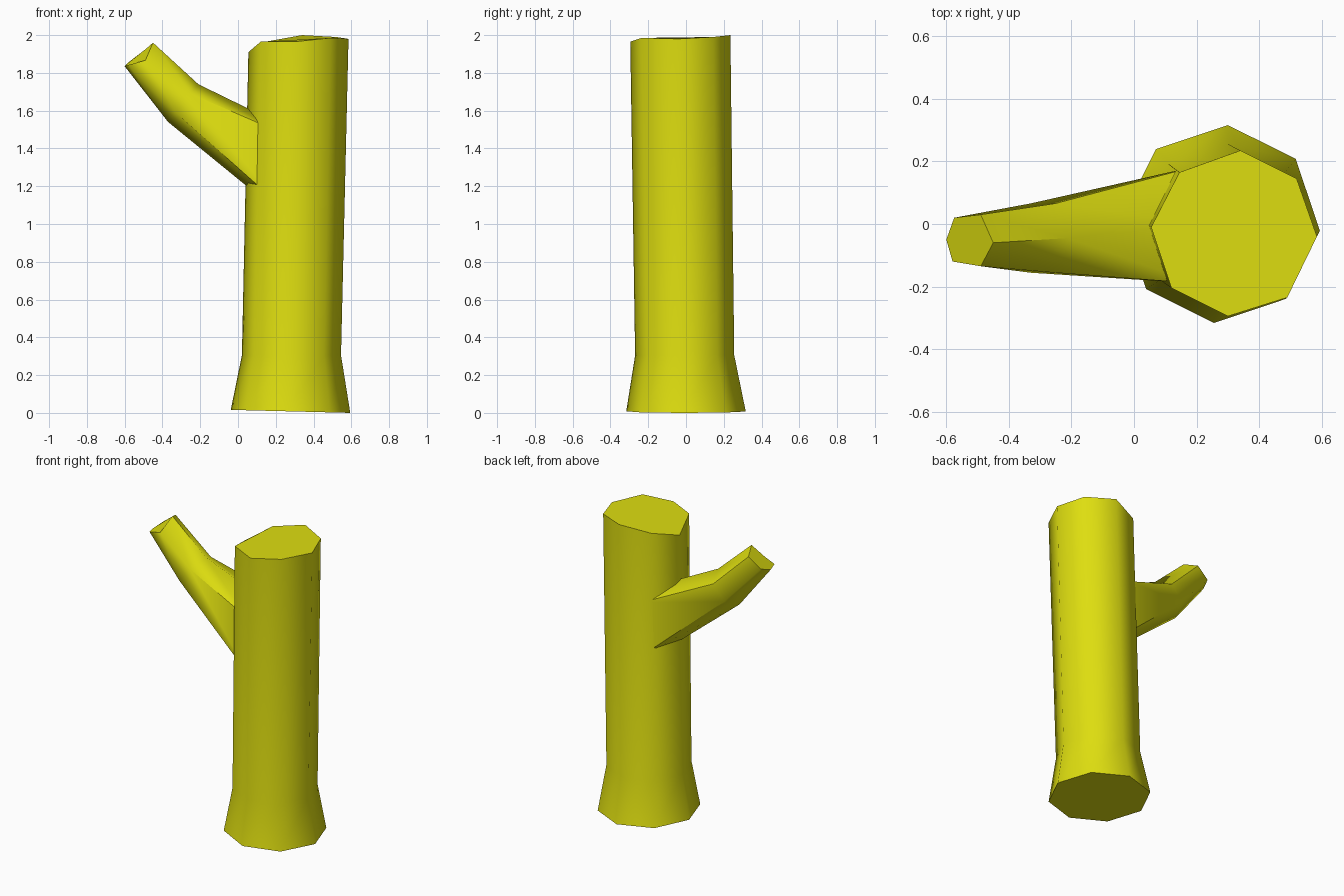
import bpy, bmesh, math

if "Cube" in bpy.data.objects:
    bpy.data.objects.remove(bpy.data.objects["Cube"])

mat = bpy.data.materials.new("yellow_bark")
mat.diffuse_color = (0.73, 0.73, 0.005, 1)
mat.use_nodes = True
mat.node_tree.nodes["Principled BSDF"].inputs["Base Color"].default_value = mat.diffuse_color


def loft(name, rings):
    """Skin a list of point rings, closing both ends."""
    bm = bmesh.new()
    vs = [[bm.verts.new(p) for p in r] for r in rings]
    n = len(vs[0])
    for a, b in zip(vs, vs[1:]):
        for i in range(n):
            j = (i + 1) % n
            bm.faces.new((a[i], a[j], b[j], b[i]))
    bm.faces.new(vs[0])
    bm.faces.new(vs[-1])
    bmesh.ops.recalc_face_normals(bm, faces=bm.faces)
    me = bpy.data.meshes.new(name)
    bm.to_mesh(me)
    bm.free()
    me.materials.append(mat)
    ob = bpy.data.objects.new(name, me)
    bpy.context.collection.objects.link(ob)
    bpy.ops.object.select_all(action='DESELECT')
    ob.select_set(True)
    bpy.context.view_layer.objects.active = ob
    bpy.ops.object.shade_smooth_by_angle(angle=math.radians(62))
    return ob


def octagon(cx, cy, r, z, tilt=0.0):
    pts = []
    for k in range(8):
        a = math.radians(45 * k - 4)
        pts.append((cx + r * math.cos(a), cy + r * math.sin(a),
                    z - tilt * math.cos(a)))
    return pts


# Trunk: flared foot, straight stem, unevenly sawn top
top = [(0.585, -0.04, 1.98), (0.52, 0.145, 1.99), (0.34, 0.235, 2.0),
       (0.145, 0.165, 1.965), (0.055, -0.01, 1.91), (0.12, -0.205, 1.965),
       (0.30, -0.295, 1.965), (0.49, -0.235, 1.985)]
loft("trunk", [octagon(0.278, 0, 0.317, 0.008, 0.008),
               octagon(0.283, -0.007, 0.263, 0.305), top])

# Side branch: hexagonal, bends upward, order top / back / bottom / front
root = [(0.2, 0.0, 1.54), (0.2, 0.185, 1.49), (0.2, 0.185, 1.13),
        (0.2, 0.0, 1.075), (0.2, -0.19, 1.12), (0.2, -0.19, 1.495)]
bend = []
for k in range(6):
    a = math.radians(60 * k)
    bend.append((-0.29 + 0.08 * math.cos(a), -0.045 + 0.128 * math.sin(a),
                 1.64 + 0.1 * math.cos(a)))
tip = [(-0.45, -0.06, 1.96), (-0.49, 0.03, 1.925), (-0.575, 0.02, 1.86),
       (-0.6, -0.05, 1.835), (-0.58, -0.12, 1.842), (-0.49, -0.135, 1.867)]
loft("side_branch", [root, bend, tip])
